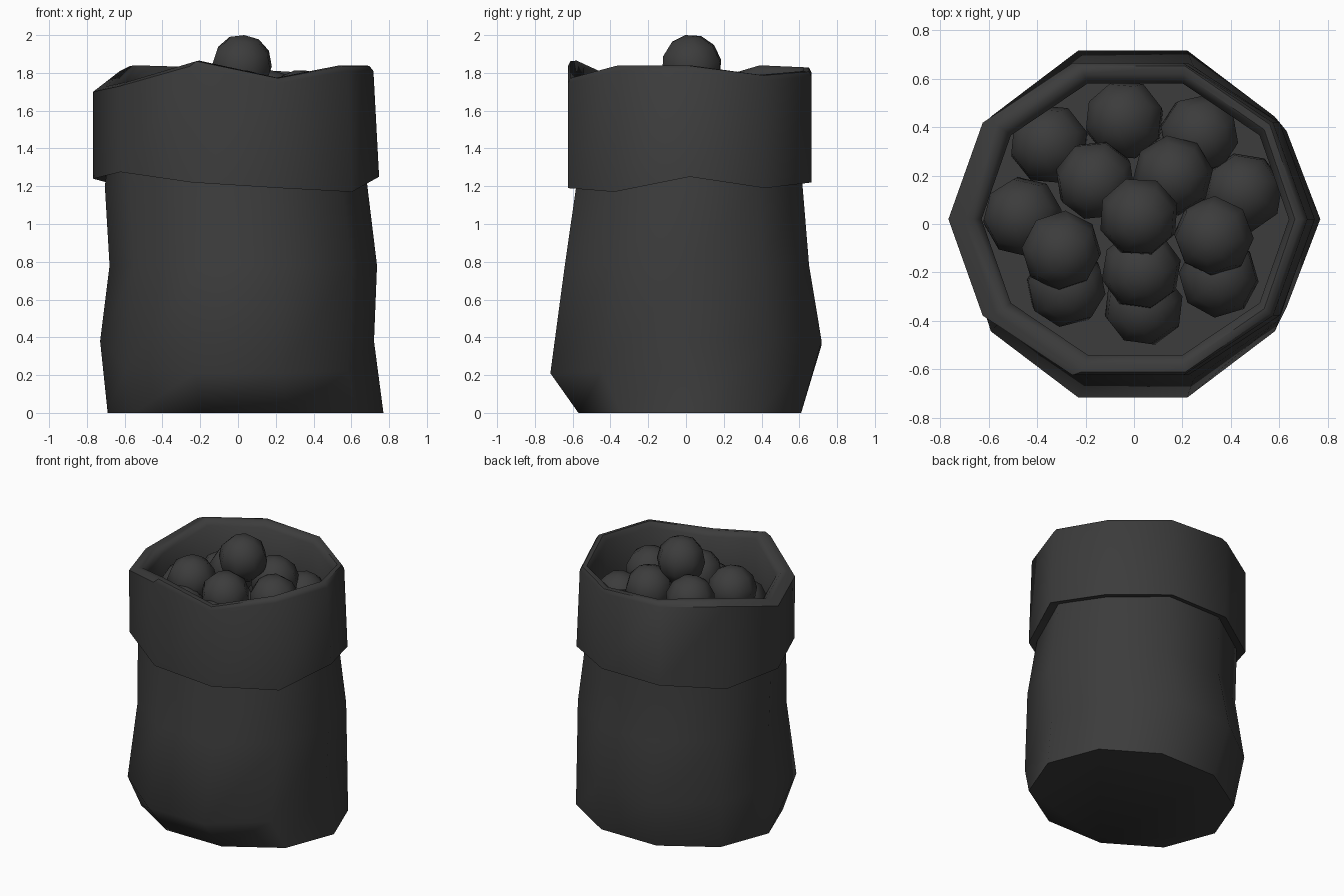
import bpy, bmesh, math, random
from mathutils import Vector, Euler

if "Cube" in bpy.data.objects:
    bpy.data.objects.remove(bpy.data.objects["Cube"])

random.seed(4)
N = 10
ANG = [math.tau * i / N for i in range(N)]

dark = bpy.data.materials.new("dark_cloth")
dark.diffuse_color = (0.045, 0.045, 0.045, 1)
dark.use_nodes = True
dark.node_tree.nodes["Principled BSDF"].inputs["Base Color"].default_value = dark.diffuse_color


def add_object(name, bm, angle):
    bmesh.ops.recalc_face_normals(bm, faces=bm.faces)
    mesh = bpy.data.meshes.new(name)
    bm.to_mesh(mesh)
    bm.free()
    obj = bpy.data.objects.new(name, mesh)
    bpy.context.collection.objects.link(obj)
    mesh.materials.append(dark)
    bpy.ops.object.select_all(action='DESELECT')
    obj.select_set(True)
    bpy.context.view_layer.objects.active = obj
    bpy.ops.object.shade_smooth_by_angle(angle=math.radians(angle))
    return obj


def ring(bm, cx, cy, rx, ry, z):
    # z is one height or a list with one height per corner
    zs = z if isinstance(z, list) else [z] * N
    return [bm.verts.new((cx + rx * math.cos(a), cy + ry * math.sin(a), h))
            for a, h in zip(ANG, zs)]


def loft(name, specs, angle, cap_start=False, cap_end=False):
    bm = bmesh.new()
    rings = [ring(bm, *s) for s in specs]
    for lo, hi in zip(rings, rings[1:]):
        for i in range(N):
            j = (i + 1) % N
            bm.faces.new((lo[i], lo[j], hi[j], hi[i]))
    if cap_start:
        bm.faces.new(rings[0])
    if cap_end:
        bm.faces.new(rings[-1])
    return add_object(name, bm, angle)


# Uneven heights round the rim, the cuff hem and the belly
rim = [1.84, 1.79, 1.81, 1.83, 1.84, 1.73, 1.76, 1.865, 1.775, 1.84]
hem = [1.25, 1.19, 1.22, 1.22, 1.20, 1.24, 1.275, 1.22, 1.19, 1.17]
belly = [0.38, 0.38, 0.38, 0.36, 0.36, 0.38, 0.24, 0.21, 0.21, 0.22]


def shift(heights, d):
    return [h + d for h in heights]


# Sack body, slumped at the base
loft("sack_body", [
    (0.04, 0.02, 0.73, 0.62, 0.0),
    (-0.005, 0.0, 0.725, 0.755, belly),
    (0.028, 0.005, 0.708, 0.68, 0.78),
    (-0.01, 0.018, 0.695, 0.63, 1.2),
    (-0.01, 0.02, 0.68, 0.62, 1.32),
], 60, cap_start=True)

# Turned-down cuff, rim and inner wall, closed by the filling surface
loft("rolled_cuff", [
    (-0.01, 0.02, 0.67, 0.61, shift(hem, 0.02)),
    (-0.01, 0.02, 0.757, 0.678, hem),
    (-0.025, 0.02, 0.742, 0.678, shift(rim, -0.03)),
    (-0.005, 0.02, 0.70, 0.665, shift(rim, -0.003)),
    (0.0, 0.02, 0.665, 0.63, rim),
    (0.005, 0.02, 0.635, 0.59, shift(rim, -0.035)),
    (0.005, 0.02, 0.635, 0.59, 1.45),
], 50, cap_end=True)

# Heaped round contents in three layers
layers = [
    (1.5, [(-0.35, 0.33), (-0.04, 0.43), (0.27, 0.37), (0.45, 0.13), (-0.46, 0.03),
           (-0.28, -0.26), (0.04, -0.34), (0.35, -0.22)]),
    (1.65, [(-0.16, 0.18), (0.16, 0.2), (0.33, -0.05), (0.03, -0.19), (-0.3, -0.11)]),
    (1.84, [(0.02, 0.03)]),
]
for z, spots in layers:
    for x, y in spots:
        bm = bmesh.new()
        bmesh.ops.create_uvsphere(bm, u_segments=8, v_segments=6, radius=0.168)
        turn = Euler([random.uniform(-0.3, 0.3), random.uniform(-0.3, 0.3),
                      random.uniform(0, 0.8)]).to_matrix()
        bmesh.ops.rotate(bm, verts=bm.verts, cent=Vector(), matrix=turn)
        bmesh.ops.translate(bm, verts=bm.verts, vec=(x, y, z))
        if z > 1.8:
            top = max(v.co.z for v in bm.verts)
            bmesh.ops.translate(bm, verts=bm.verts, vec=(0, 0, 2.0 - top))
        add_object("round_lump", bm, 75)
